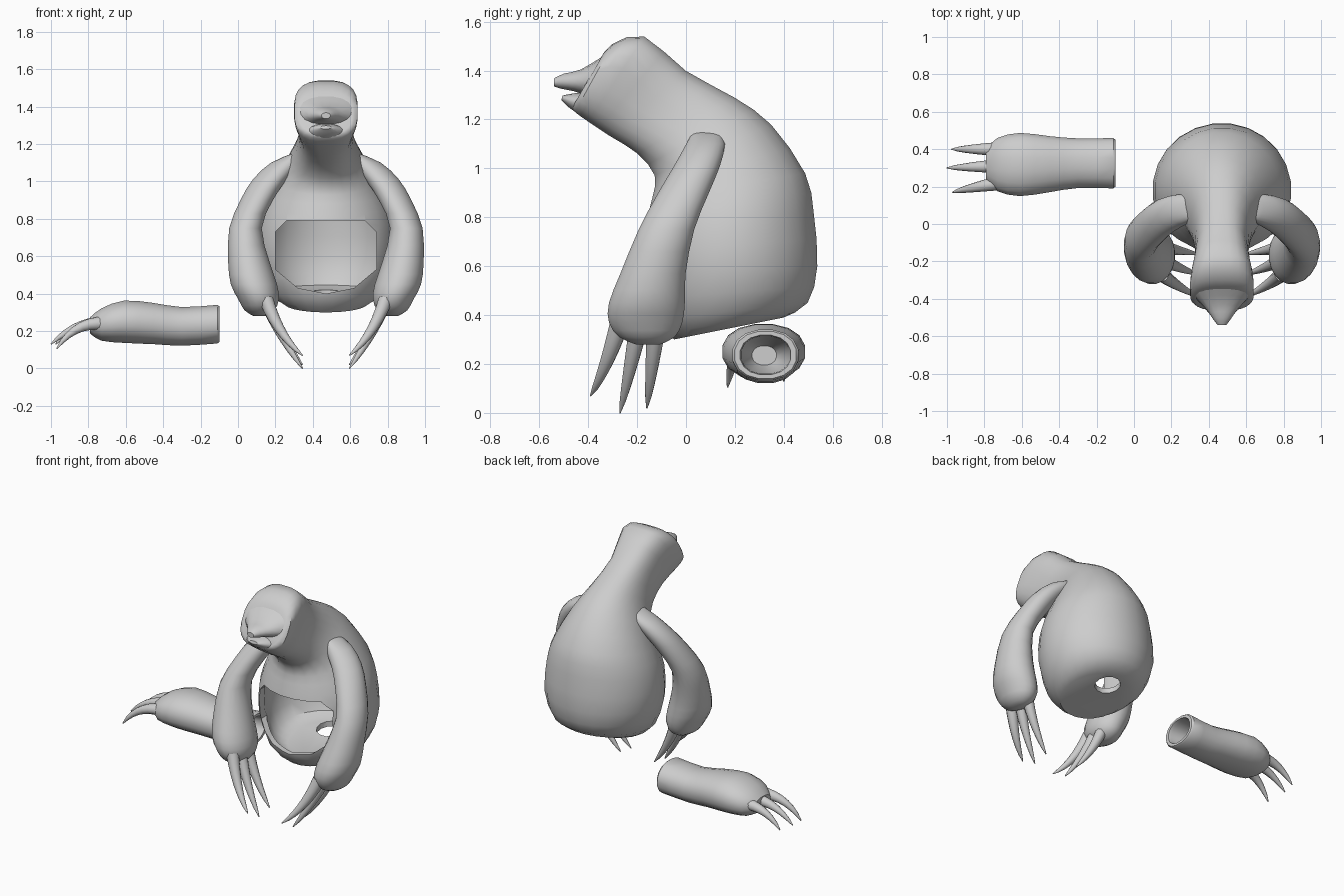
import bpy, bmesh
from math import sin, cos, pi, radians
from mathutils import Vector

if "Cube" in bpy.data.objects:
    bpy.data.objects.remove(bpy.data.objects["Cube"], do_unlink=True)

MID = 0.47  # centre line of the body
X = Vector((1, 0, 0))

grey = bpy.data.materials.new("plain grey")
grey.use_nodes = True
grey.diffuse_color = (0.61, 0.61, 0.61, 1)
grey.node_tree.nodes["Principled BSDF"].inputs["Base Color"].default_value = grey.diffuse_color


def smooth_rows(rows, steps):
    """Insert Catmull-Rom rows between the given rows."""
    out = []
    for i in range(len(rows) - 1):
        a, b, c, d = (rows[max(i - 1, 0)], rows[i], rows[i + 1],
                      rows[min(i + 2, len(rows) - 1)])
        for s in range(steps):
            t = s / steps
            out.append([q + t / 2 * (r - p + t * (2 * p - 5 * q + 4 * r - w + t * (3 * (q - r) + w - p)))
                        for p, q, r, w in zip(a, b, c, d)])
    return out + [list(rows[-1])]


def finish(obj):
    bpy.ops.object.select_all(action='DESELECT')
    obj.select_set(True)
    bpy.context.view_layer.objects.active = obj
    bpy.ops.object.shade_smooth_by_angle(angle=radians(40))


def make_object(name, bm):
    bmesh.ops.recalc_face_normals(bm, faces=bm.faces)
    mesh = bpy.data.meshes.new(name)
    bm.to_mesh(mesh)
    bm.free()
    mesh.materials.append(grey)
    obj = bpy.data.objects.new(name, mesh)
    bpy.context.collection.objects.link(obj)
    finish(obj)
    return obj


def loft(name, rings, sides=20):
    """Skin rings given as (centre, axis u, axis v, squareness)."""
    bm = bmesh.new()
    loops = []
    for centre, u, v, power in rings:
        loop = []
        for k in range(sides):
            a = 2 * pi * (k + 0.5) / sides
            c, s = cos(a), sin(a)
            c = abs(c) ** (2 / power) * (1 if c > 0 else -1)
            s = abs(s) ** (2 / power) * (1 if s > 0 else -1)
            loop.append(bm.verts.new(centre + u * c + v * s))
        loops.append(loop)
    for a, b in zip(loops, loops[1:]):
        for k in range(sides):
            n = (k + 1) % sides
            bm.faces.new((a[k], a[n], b[n], b[k]))
    bm.faces.new(loops[0])
    bm.faces.new(loops[-1])
    return make_object(name, bm)


def chord_rings(rows, inset=0):
    """Rows: front y, front z, back y, back z, half width, squareness."""
    rings = []
    for fy, fz, by, bz, w, power in rows:
        f, b = Vector((MID, fy, fz)), Vector((MID, by, bz))
        half = (b - f) / 2
        rings.append(((f + b) / 2, X * (w - inset),
                      half * (1 - inset / half.length), power))
    return rings


def claw(name, base, bend, tip, radius):
    """Tapered, curved claw."""
    a, b, c = Vector(base), Vector(bend), Vector(tip)
    rings = []
    for i in range(8):
        t = i / 7
        p = a * (1 - t) ** 2 + b * 2 * t * (1 - t) + c * t * t
        d = ((b - a) * (1 - t) + (c - b) * t).normalized()
        u = d.cross(Vector((0, 1, 0))).normalized()
        r = radius * (1 - t) ** 0.7 + 0.003
        rings.append((p, u * r, d.cross(u) * r, 2))
    loft(name, rings, 10)


def cut(obj, cutter):
    mod = obj.modifiers.new("cut", 'BOOLEAN')
    mod.operation, mod.solver, mod.object = 'DIFFERENCE', 'EXACT', cutter
    bpy.ops.object.select_all(action='DESELECT')
    obj.select_set(True)
    bpy.context.view_layer.objects.active = obj
    bpy.ops.object.modifier_apply(modifier=mod.name)
    bpy.data.objects.remove(cutter, do_unlink=True)


# Body, neck and head as one skin
body_rows = [
    (-.05, .30, .40, .39, .22, 2), (-.13, .38, .50, .45, .31, 2),
    (-.17, .57, .54, .60, .37, 2), (-.17, .75, .525, .82, .36, 2),
    (-.14, .88, .49, .98, .31, 2), (-.13, .97, .35, 1.18, .23, 2),
    (-.20, 1.06, .20, 1.29, .165, 2.3), (-.31, 1.13, 0, 1.40, .14, 2.6),
    (-.40, 1.19, -.17, 1.54, .165, 3), (-.455, 1.23, -.30, 1.51, .17, 2.8),
    (-.465, 1.25, -.35, 1.45, .14, 2.3)]
body = loft("body", chord_rings(smooth_rows(body_rows, 2)), 24)

# Hollow belly
cavity_rows = smooth_rows(body_rows[:6], 2)
cavity = chord_rings(cavity_rows, 0.035)
for i, (centre, u, v, p) in enumerate(cavity):
    if i < 2:
        centre.z += 0.035 - 0.015 * i
cut(body, loft("cavity", cavity, 24))

# Front opening
bm = bmesh.new()
outline = [(.21, .79), (.27, .73), (.27, .53), (.15, .43), (0, .40)]
outline += [(-x, z) for x, z in reversed(outline[:-1])]
face = bm.faces.new([bm.verts.new((MID + x, -.5, z)) for x, z in outline])
moved = bmesh.ops.extrude_face_region(bm, geom=[face])["geom"]
bmesh.ops.translate(bm, vec=(0, .55, 0),
                    verts=[g for g in moved if isinstance(g, bmesh.types.BMVert)])
cut(body, make_object("opening", bm))

# Hole underneath
hole = [(Vector((MID, .30, z)), X * .085, Vector((0, .08, 0)), 2) for z in (.2, .55)]
cut(body, loft("hole", hole, 12))
finish(body)

# Muzzle and lower jaw with an open mouth between them
muzzle = [(-.42, 1.30, -.34, 1.46, .15, 2.3), (-.46, 1.315, -.43, 1.405, .092, 2.2),
          (-.51, 1.325, -.50, 1.388, .05, 2), (-.54, 1.335, -.54, 1.368, .024, 2)]
loft("muzzle", chord_rings(smooth_rows(muzzle, 2)), 16)
jaw = [(-.42, 1.21, -.39, 1.31, .12, 2), (-.475, 1.245, -.455, 1.308, .08, 2),
       (-.51, 1.28, -.505, 1.298, .03, 2)]
loft("lower_jaw", chord_rings(smooth_rows(jaw, 2)), 16)

# Arms as horizontal slices: offset, y, z, half width, half depth
arm_rows = [
    (.14, .085, 1.155, .025, .055), (.21, .08, 1.10, .085, .08),
    (.30, .045, 1.01, .092, .095), (.37, -.01, .90, .088, .105),
    (.43, -.08, .75, .088, .115), (.412, -.135, .57, .112, .135),
    (.385, -.16, .45, .125, .157), (.36, -.165, .37, .11, .152),
    (.355, -.16, .31, .08, .115), (.355, -.155, .28, .03, .05)]
claws = [(-.27, -.39, .07), (-.19, -.27, 0), (-.12, -.16, .02)]
for side, label in ((-1, "right"), (1, "left")):
    loft(label + "_arm", [
        (Vector((MID + side * o, y, z)), X * w, Vector((0, d, 0)), 2)
        for o, y, z, w, d in smooth_rows(arm_rows, 2)])
    for n, (base_y, tip_y, tip_z) in enumerate(claws):
        claw(f"{label}_hand_claw_{n}",
             (MID + side * .32, base_y, .37),
             (MID + side * .25, (base_y + tip_y) / 2, .17),
             (MID + side * .125, tip_y, tip_z), .037)
    # Eyes
    bpy.ops.mesh.primitive_uv_sphere_add(segments=12, ring_count=8, radius=.016,
                                         location=(MID + side * .083, -.385, 1.402))
    eye = bpy.context.object
    eye.name = label + "_eye"
    eye.scale = (1.2, .8, .6)
    eye.data.materials.append(grey)
    finish(eye)

# Loose leg with a hollow end: x, y, z, half depth, half height
leg_skin = smooth_rows([
    (-.11, .325, .237, .137, .105), (-.30, .325, .225, .135, .105),
    (-.45, .32, .24, .152, .112), (-.61, .318, .25, .172, .115),
    (-.73, .318, .235, .145, .088), (-.79, .318, .23, .085, .045)], 2)
leg_rows = [(-.38, .32, .235, .05, .04), (-.30, .32, .235, .085, .065),
            (-.12, .325, .237, .10, .078), (-.10, .325, .237, .105, .082),
            (-.10, .325, .237, .128, .098)] + leg_skin
loft("loose_leg", [(Vector((x, y, z)), Vector((0, d, 0)), Vector((0, 0, h)), 2.2)
                   for x, y, z, d, h in leg_rows], 16)
for n, (base_y, tip_x, tip_y, tip_z) in enumerate(
        ((.40, -.975, .40, .13), (.31, -1, .30, .13), (.22, -.97, .17, .105))):
    claw(f"foot_claw_{n}", (-.71, base_y, .24), (-.87, (base_y + tip_y) / 2, .255),
         (tip_x, tip_y, tip_z), .036)
